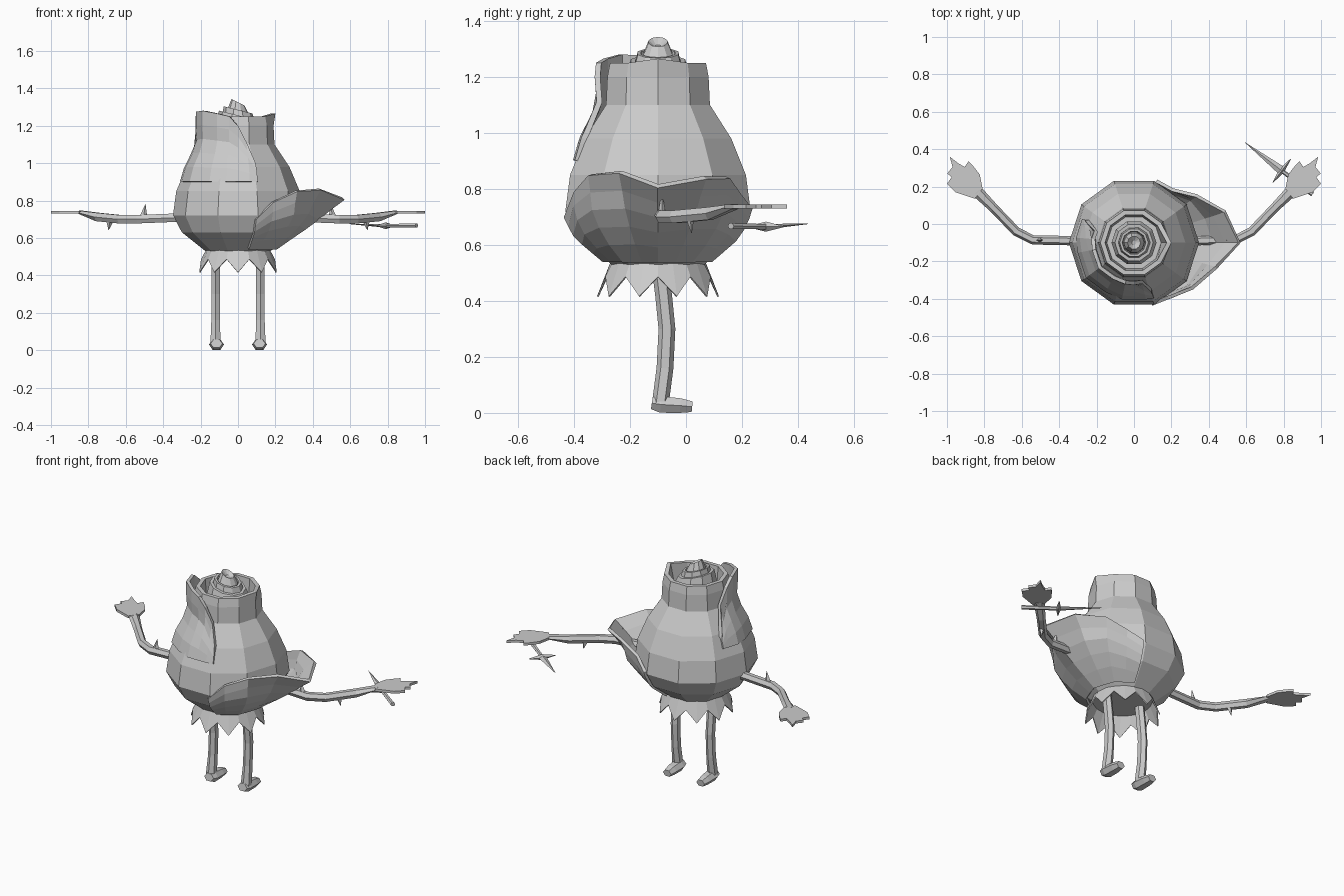
import bpy, bmesh, math
from mathutils import Vector

cube = bpy.data.objects.get("Cube")
if cube:
    bpy.data.objects.remove(cube, do_unlink=True)

grey = bpy.data.materials.new("plain_grey")
grey.use_nodes = True
GREY = (0.6, 0.6, 0.6, 1)
grey.diffuse_color = GREY
grey.node_tree.nodes["Principled BSDF"].inputs["Base Color"].default_value = GREY

CY = -0.1  # depth of the flower's axis
SIDES = 10


def finish(name, bm, thickness=0):
    bmesh.ops.recalc_face_normals(bm, faces=bm.faces)
    mesh = bpy.data.meshes.new(name)
    bm.to_mesh(mesh)
    bm.free()
    mesh.materials.append(grey)
    obj = bpy.data.objects.new(name, mesh)
    bpy.context.collection.objects.link(obj)
    if thickness:
        mod = obj.modifiers.new("thickness", "SOLIDIFY")
        mod.thickness = thickness
        mod.offset = 0
    return obj


def loft(name, rings, closed=True, caps=True, thickness=0):
    """Skin a list of equally long point rows."""
    bm = bmesh.new()
    rows = [[bm.verts.new(p) for p in ring] for ring in rings]
    n = len(rows[0])
    for a, b in zip(rows, rows[1:]):
        for i in range(n if closed else n - 1):
            j = (i + 1) % n
            bm.faces.new((a[i], a[j], b[j], b[i]))
    if caps:
        bm.faces.new(rows[0])
        bm.faces.new(rows[-1])
    return finish(name, bm, thickness)


def tube(name, path, sizes, up, sides=6):
    """Sweep a flattened polygon along a path; sizes are (half width, half height)."""
    pts = [Vector(p) for p in path]
    rings = []
    for i, p in enumerate(pts):
        along = pts[min(i + 1, len(pts) - 1)] - pts[max(i - 1, 0)]
        side = along.cross(Vector(up)).normalized()
        top = side.cross(along).normalized()
        w, h = sizes[i]
        rings.append([p + side * w * math.cos(k * math.tau / sides)
                      + top * h * math.sin(k * math.tau / sides) for k in range(sides)])
    return loft(name, rings)


def polar(r, deg, z):
    a = math.radians(deg)
    return (r * math.cos(a), CY + r * math.sin(a), z)


def ring(r, z, tilt=0):
    pts = [polar(r, k * 360 / SIDES, z) for k in range(SIDES)]
    return [(x, y, h - tilt * x) for x, y, h in pts]


# Flower body with an open rim
PROFILE = [(0.53, 0.175), (0.63, 0.30), (0.72, 0.348), (0.85, 0.33),
           (0.98, 0.275), (1.1, 0.195), (1.2, 0.19), (1.25, 0.18)]


def body_radius(z, deg):
    for (z0, r0), (z1, r1) in zip(PROFILE, PROFILE[1:]):
        if z <= z1:
            break
    t = min(1, (z - z0) / (z1 - z0))
    step = 180 / SIDES
    off = math.radians(deg % (2 * step) - step)
    return (r0 + (r1 - r0) * t) * math.cos(math.radians(step)) / math.cos(off)


rings = [ring(r, z) for z, r in PROFILE] + [ring(0.155, 1.25), ring(0.145, 1.12)]
for row, out in ((7, 0.02), (8, 0.02)):  # raised, flared lip on the left
    x, y, z = rings[row][0]
    rings[row][0] = (x + out, y, z + 0.015)
loft("flower_body", rings)

# Nested inner petals
for name, r, z in (("outer_bud", 0.12, 1.255), ("middle_bud", 0.09, 1.285)):
    loft(name, [ring(r, 1.12), ring(r, z - 0.06), ring(r * 0.85, z, 0.25),
                ring(r * 0.7, z, 0.25), ring(r * 0.65, 1.2)])
loft("bud_core", [ring(0.06, 1.15), ring(0.055, 1.28, 0.2),
                  ring(0.035, 1.325, 0.5), ring(0.012, 1.31, 0.3)])

# Wrapped petal: (angle, top height)
WRAP = [(155, 0.97), (163, 1.13), (175, 1.23), (190, 1.275), (216, 1.28),
        (240, 1.265), (258, 1.25), (270, 1.2), (282, 1.11), (290, 1.0)]
rows = []
for k in range(6):
    row = []
    for deg, top in WRAP:
        z = 0.9 + (top - 0.9) * k / 5
        row.append(polar(body_radius(z, deg) + 0.045 * (z - 0.9) / 0.38, deg, z))
    rows.append(row)
loft("wrapped_petal", rows, closed=False, caps=False, thickness=0.02)

# Flared side petal: (angle, lip overhang, lip height)
FLARE = [(-74, 0, 0.7), (-58, 0.015, 0.79), (-38, 0.06, 0.85), (-17, 0.14, 0.86),
         (0, 0.22, 0.81), (19, 0.19, 0.84), (37, 0.08, 0.84), (54, 0.02, 0.79), (70, 0, 0.73)]
rows = []
for k in range(6):
    t = k / 5
    row = []
    for deg, out, top in FLARE:
        z = 0.545 + (top - 0.545) * t
        row.append(polar(body_radius(z, deg) + 0.008 + out * t * t, deg, z))
    rows.append(row)
loft("flared_petal", rows, closed=False, caps=False, thickness=0.018)

# Zigzag leaf skirt
top_row, low_row = [], []
for k in range(2 * SIDES):
    deg = k * 180 / SIDES
    top_row.append(polar(0.168, deg, 0.535))
    low_row.append(polar(0.215, deg, 0.415) if k % 2 else polar(0.195, deg, 0.485))
loft("leaf_skirt", [top_row, low_row], caps=False, thickness=0.006)


# Limbs, mirrored left and right
def thorn(name, base, tip):
    base, tip = Vector(base), Vector(tip)
    tube(name, [base, tip], [(0.02, 0.014), (0.001, 0.001)], (0, 1, 0), 4)


HAND = [(0.81, 0.19), (0.825, 0.265), (0.86, 0.31), (0.885, 0.335), (0.905, 0.305),
        (0.94, 0.325), (0.985, 0.36), (0.97, 0.305), (0.998, 0.27), (0.975, 0.25),
        (1.0, 0.215), (0.955, 0.17), (0.85, 0.135)]
ARM = [(0.29, -0.09, 0.71), (0.54, -0.085, 0.7), (0.63, -0.04, 0.7),
       (0.75, 0.085, 0.712), (0.84, 0.175, 0.737)]
LEG = [(-0.095, 0.54), (-0.08, 0.42), (-0.068, 0.3), (-0.075, 0.16), (-0.092, 0.03)]
FOOT = [(-0.122, 0.035), (-0.09, 0.03), (-0.02, 0.026), (0.022, 0.022)]

for side, s in (("left", 1), ("right", -1)):
    tube(side + "_arm", [(s * x, y, z) for x, y, z in ARM],
         [(0.025, 0.026)] * 4 + [(0.032, 0.01)], (0, 0, 1))
    loft(side + "_hand", [[(s * x, y, z) for x, y in HAND] for z in (0.73, 0.745)])
    thorn(side + "_upper_thorn", (s * 0.505, -0.086, 0.715), (s * 0.495, -0.086, 0.78))
    thorn(side + "_lower_thorn", (s * 0.685, 0.015, 0.692), (s * 0.692, 0.02, 0.642))
    tube(side + "_leg", [(s * 0.12, y, z) for y, z in LEG],
         [(0.03, 0.026)] * 4 + [(0.03, 0.032)], (1, 0, 0))
    tube(side + "_foot", [(s * 0.115, y, z) for y, z in FOOT],
         [(0.032, 0.025), (0.04, 0.034), (0.036, 0.03), (0.028, 0.022)], (0, 0, 1))

# Dagger beside the left hand
tip, guard, pommel = Vector((0.595, 0.435, 0.675)), Vector((0.79, 0.285, 0.665)), Vector((0.955, 0.16, 0.667))
across = Vector((0.6, 0.79, 0)) * 0.08
tube("dagger_blade", [tip, guard], [(0.001, 0.001), (0.024, 0.01)], (0, 0, 1), 4)
tube("dagger_grip", [guard, pommel], [(0.011, 0.011), (0.014, 0.012)], (0, 0, 1))
tube("dagger_guard", [guard - across, guard, guard + across],
     [(0.002, 0.002), (0.015, 0.018), (0.002, 0.002)], (0, 0, 1), 4)
